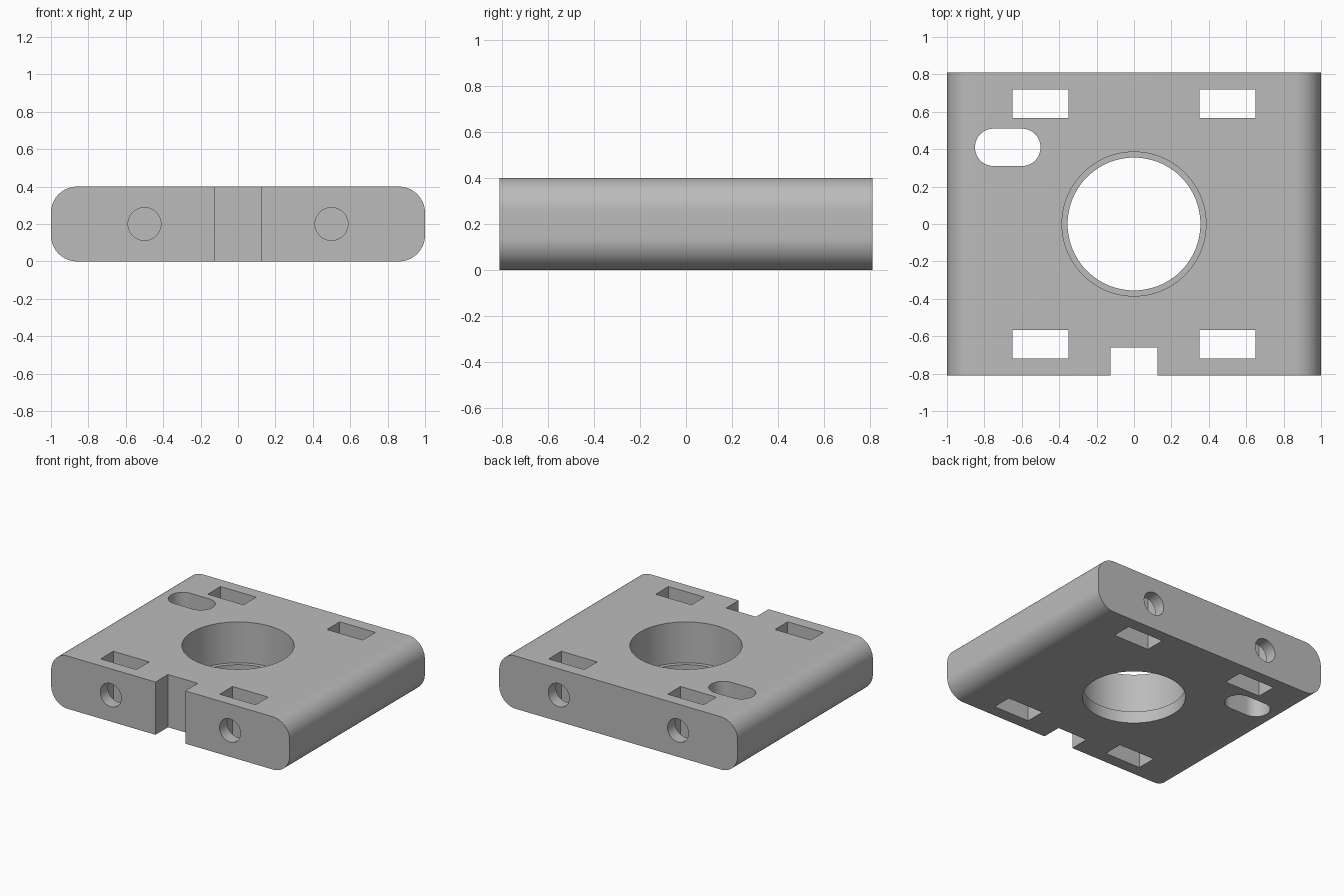
import bpy
import bmesh
from math import pi, cos, sin
from mathutils import Matrix

W, D, H, R = 1.0, 0.81, 0.4, 0.14  # half width, half depth, height, edge radius

if "Cube" in bpy.data.objects:
    bpy.data.objects.remove(bpy.data.objects["Cube"], do_unlink=True)

grey = bpy.data.materials.new("plain_grey")
grey.use_nodes = True
colour = (0.5, 0.5, 0.5, 1)
grey.diffuse_color = colour
grey.node_tree.nodes["Principled BSDF"].inputs["Base Color"].default_value = colour


def rounded_outline(half_x, half_y, radius, steps=16):
    """Rounded rectangle, counter-clockwise, centred on the origin."""
    points = []
    for quarter, (sx, sy) in enumerate([(1, 1), (-1, 1), (-1, -1), (1, -1)]):
        for i in range(steps + 1):
            a = (quarter + i / steps) * pi / 2
            points.append((sx * (half_x - radius) + radius * cos(a),
                           sy * (half_y - radius) + radius * sin(a)))
    return points


def prism(name, outline, length, place):
    """Extrude an outline both ways along its normal, then place it."""
    bm = bmesh.new()
    face = bm.faces.new([bm.verts.new((x, y, -length / 2)) for x, y in outline])
    new = bmesh.ops.extrude_face_region(bm, geom=[face])["geom"]
    tops = [v for v in new if isinstance(v, bmesh.types.BMVert)]
    bmesh.ops.translate(bm, verts=tops, vec=(0, 0, length))
    bmesh.ops.remove_doubles(bm, verts=bm.verts[:], dist=1e-5)
    bmesh.ops.transform(bm, matrix=place, verts=bm.verts[:])
    bmesh.ops.recalc_face_normals(bm, faces=bm.faces[:])
    mesh = bpy.data.meshes.new(name)
    bm.to_mesh(mesh)
    bm.free()
    mesh.materials.append(grey)
    obj = bpy.data.objects.new(name, mesh)
    bpy.context.collection.objects.link(obj)
    return obj


def box(half_x, half_y):
    return [(half_x, half_y), (-half_x, half_y), (-half_x, -half_y), (half_x, -half_y)]


def circle(radius, sides=64):
    return [(radius * cos(2 * pi * i / sides), radius * sin(2 * pi * i / sides))
            for i in range(sides)]


at = lambda x, y, z: Matrix.Translation((x, y, z))
sideways = Matrix.Rotation(pi / 2, 4, "X")

# Body with rounded long edges
plate = prism("mounting_plate", rounded_outline(W, H / 2, R), 2 * D, at(0, 0, H / 2) @ sideways)

# Central bore with a thin lip at the bottom, front notch and oblong slot
cutters = [
    prism("bore_cutter", circle(0.355, 96), 1, at(0, 0, H / 2)),
    prism("counterbore_cutter", circle(0.385, 96), 1, at(0, 0, 0.59)),
    prism("notch_cutter", box(0.125, 0.15), 1, at(0, -D, H / 2)),
    prism("oblong_cutter", rounded_outline(0.175, 0.1, 0.099), 1, at(-0.675, 0.41, H / 2)),
]

# Nut slots, each reached by a screw hole from the front or back
for sx in (-1, 1):
    for sy in (-1, 1):
        cutters.append(prism("nut_slot_cutter", box(0.15, 0.076), 1, at(sx * 0.5, sy * 0.642, H / 2)))
        cutters.append(prism("screw_hole_cutter", circle(0.088, 48), 0.4,
                             at(sx * 0.5, sy * 0.85, H / 2) @ sideways))

bpy.ops.object.select_all(action="DESELECT")
plate.select_set(True)
bpy.context.view_layer.objects.active = plate
for cutter in cutters:
    cutter.hide_render = True
    mod = plate.modifiers.new("cut", "BOOLEAN")
    mod.operation, mod.solver, mod.object = "DIFFERENCE", "EXACT", cutter
    bpy.ops.object.modifier_apply(modifier=mod.name)
    bpy.data.objects.remove(cutter, do_unlink=True)

bpy.ops.object.shade_smooth_by_angle(angle=pi / 6)
